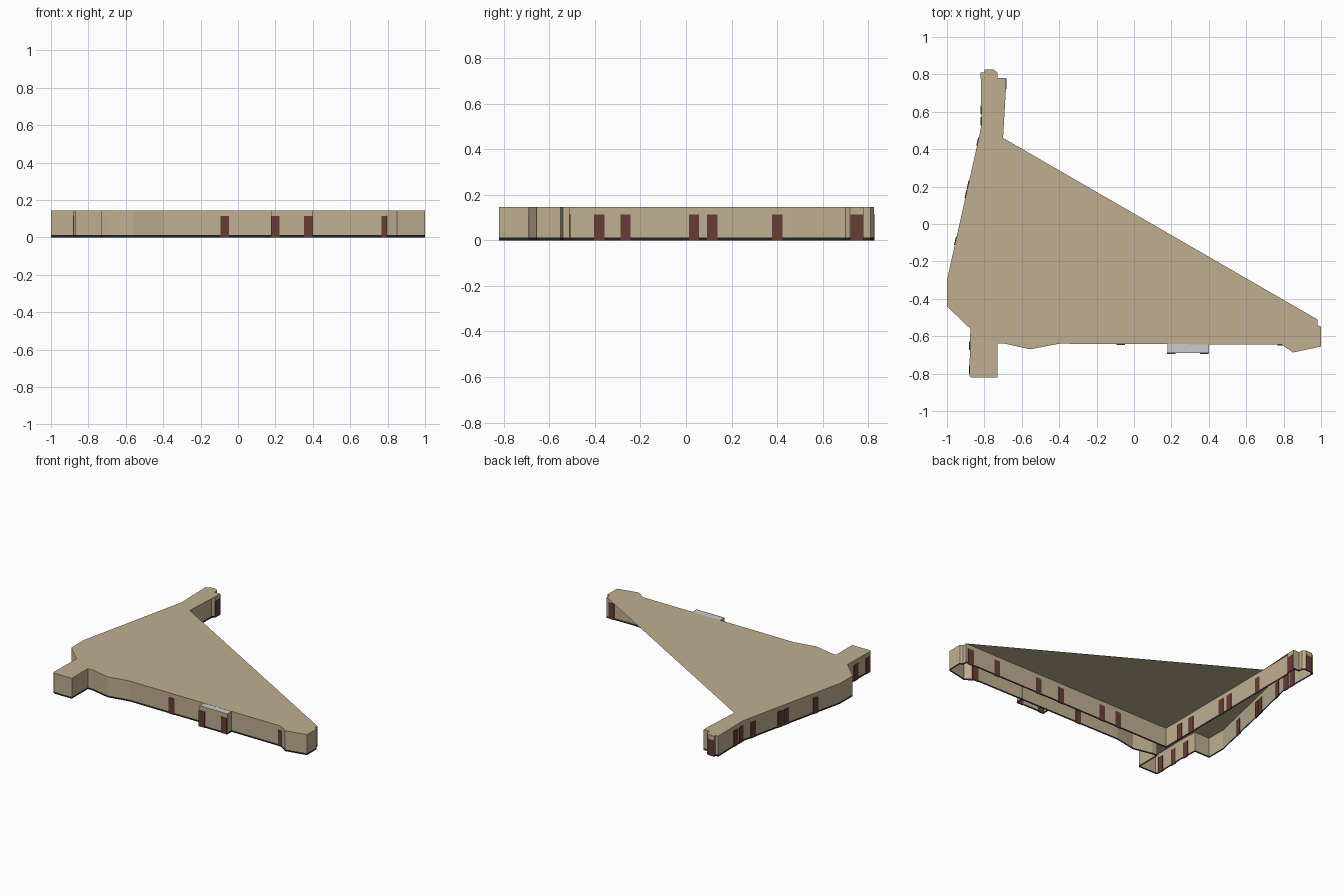
import bpy, bmesh, math
from mathutils import Matrix

if "Cube" in bpy.data.objects:
    bpy.data.objects.remove(bpy.data.objects["Cube"])

H, BASE, DOOR_H = 0.145, 0.012, 0.113


def material(name, rgb):
    m = bpy.data.materials.new(name)
    m.diffuse_color = (*rgb, 1)
    m.use_nodes = True
    m.node_tree.nodes["Principled BSDF"].inputs["Base Color"].default_value = m.diffuse_color
    return m


TAN = material("tan", (0.52, 0.43, 0.28))
DARK = material("dark_trim", (0.015, 0.015, 0.015))
RED = material("door_red", (0.14, 0.045, 0.04))


def finish(name, bm, mat=None):
    me = bpy.data.meshes.new(name)
    bm.to_mesh(me)
    bm.free()
    ob = bpy.data.objects.new(name, me)
    bpy.context.collection.objects.link(ob)
    if mat:
        me.materials.append(mat)
    return ob


def wall_band(name, pts, z0, z1, mat, closed=True):
    """Thin vertical sheet following a plan outline."""
    bm = bmesh.new()
    lo = [bm.verts.new((x, y, z0)) for x, y in pts]
    hi = [bm.verts.new((x, y, z1)) for x, y in pts]
    n = len(pts)
    for i in range(n if closed else n - 1):
        j = (i + 1) % n
        bm.faces.new((lo[i], lo[j], hi[j], hi[i]))
    return finish(name, bm, mat)


def flat(name, pts, z, mat=None):
    bm = bmesh.new()
    bm.faces.new([bm.verts.new((x, y, z)) for x, y in pts])
    bmesh.ops.triangulate(bm, faces=bm.faces[:])
    return finish(name, bm, mat)


def door(x, y, angle=0, width=0.045):
    """Thin door panel set through the wall; angle is the wall direction."""
    bm = bmesh.new()
    bmesh.ops.create_cube(bm, size=1, matrix=Matrix.Translation((x, y, DOOR_H / 2))
                          @ Matrix.Rotation(math.radians(angle), 4, 'Z')
                          @ Matrix.Diagonal((width, 0.008, DOOR_H, 1)))
    finish("door", bm, RED)


# Plan outline, counter-clockwise from the south-west stub to the wing tips
outline = [(-0.73, -0.82), (-0.73, -0.64), (-0.69, -0.64), (-0.555, -0.67),
           (-0.40, -0.64), (0.79, -0.645), (0.85, -0.687), (1.0, -0.655),
           (1.0, -0.55), (0.98, -0.54), (0.98, -0.51),
           (-0.70, 0.46), (-0.70, 0.70), (-0.685, 0.72), (-0.685, 0.78),
           (-0.73, 0.78), (-0.73, 0.81), (-0.75, 0.825), (-0.80, 0.825),
           (-0.80, 0.81), (-0.82, 0.81), (-0.815, 0.53), (-0.83, 0.46),
           (-1.0, -0.30), (-1.0, -0.44), (-0.88, -0.44), (-0.875, -0.56),
           (-0.88, -0.81), (-0.87, -0.82)]
flat("roof", outline, H, TAN)

# Walls follow an L: the roof alone spans the open triangular yard
plan = outline[:11] + [(-0.705, -0.52)] + outline[11:]
wall_band("walls", plan, BASE, H, TAN)
wall_band("base_trim", plan, 0, BASE, DARK)

# Entrance vestibule
porch = [(0.18, -0.64), (0.18, -0.69), (0.40, -0.69), (0.40, -0.64)]
wall_band("vestibule_walls", porch, BASE, H, TAN, closed=False)
wall_band("vestibule_trim", porch, 0, BASE, DARK, closed=False)
flat("vestibule_roof", porch, H - 0.001)

# South doors
for x, y in [(-0.07, -0.642), (0.20, -0.69), (0.375, -0.69), (0.79, -0.645)]:
    door(x, y)

# Doors onto the yard
for x in (0.94, 0.72, 0.37, 0.18, -0.165, -0.30):
    door(x, -0.51 - 0.01 * (0.98 - x) / 1.685)
for y in (-0.38, -0.265, 0.035, 0.115, 0.40):
    door(-0.702, y, 90)

# Slanted west wall doors
slope = math.degrees(math.atan2(0.76, 0.17))
for y in (0.44, 0.21, 0.16, -0.09):
    door(-1.0 + (y + 0.30) * 0.17 / 0.76, y, slope)

# North end and south-west stub doors
for y in (0.55, 0.61):
    door(-0.816, y, 90)
door(-0.685, 0.75, 90, 0.055)
door(-0.775, 0.823, 0, 0.05)
for y in (-0.53, -0.65, -0.78):
    door(-0.878, y, 90)
